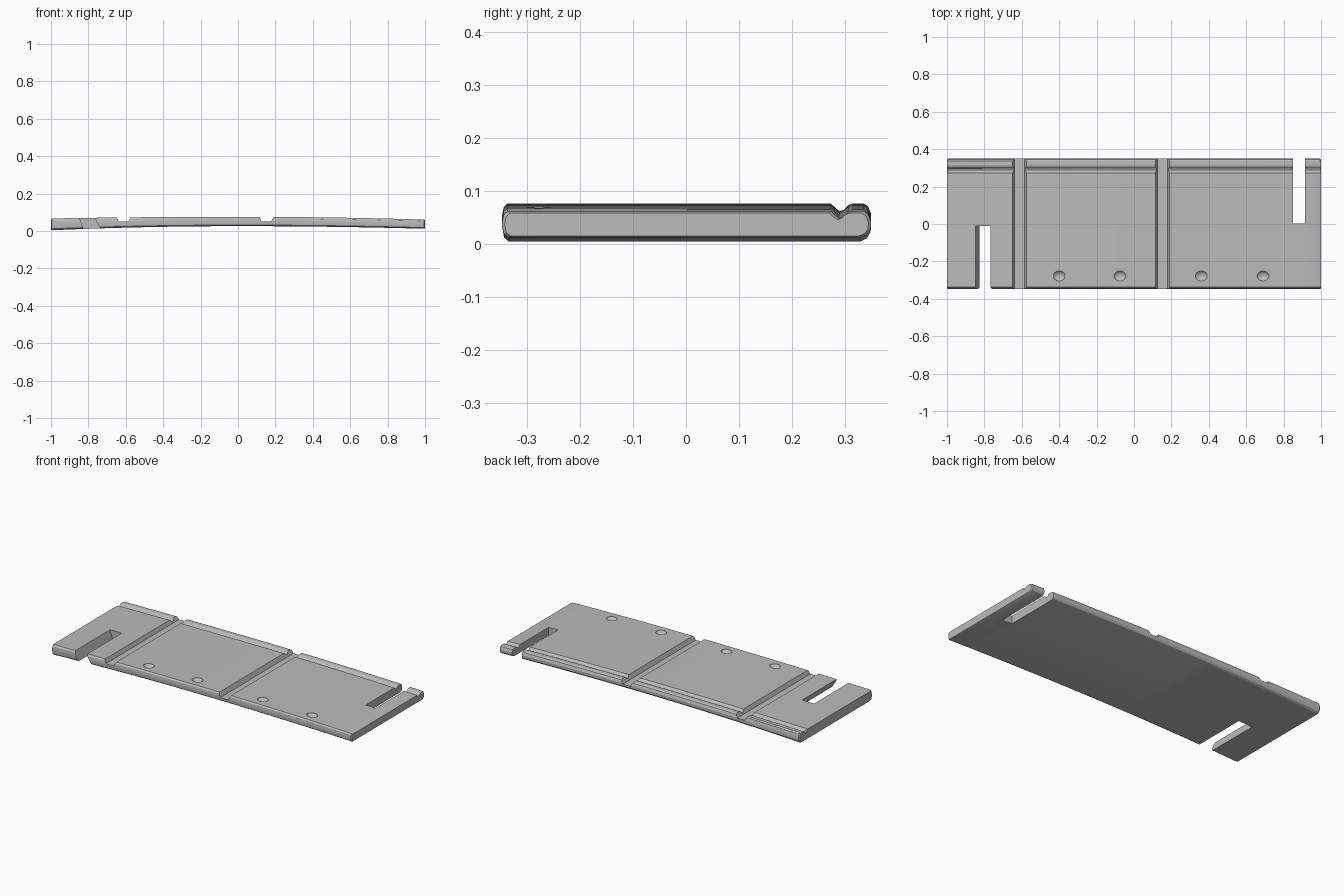
import bpy, bmesh
from mathutils import Vector

cube = bpy.data.objects.get("Cube")
if cube:
    bpy.data.objects.remove(cube, do_unlink=True)

grey = bpy.data.materials.new("plain grey")
grey.use_nodes = True
colour = (0.5, 0.5, 0.5, 1)
grey.diffuse_color = colour
grey.node_tree.nodes["Principled BSDF"].inputs["Base Color"].default_value = colour


def loft(name, rings):
    """Closed solid through matching rings of points."""
    bm = bmesh.new()
    loops = [[bm.verts.new(p) for p in ring] for ring in rings]
    n = len(loops[0])
    for a, b in zip(loops, loops[1:]):
        for i in range(n):
            j = (i + 1) % n
            bm.faces.new((a[i], a[j], b[j], b[i]))
    bm.faces.new(loops[0])
    bm.faces.new(loops[-1])
    bmesh.ops.recalc_face_normals(bm, faces=bm.faces)
    mesh = bpy.data.meshes.new(name)
    bm.to_mesh(mesh)
    bm.free()
    mesh.materials.append(grey)
    obj = bpy.data.objects.new(name, mesh)
    bpy.context.collection.objects.link(obj)
    return obj


def bottom(x):
    return 0.026 - (0.022 if x < 0 else 0.014) * x * x


def top(x):
    return 0.076 - (0.009 if x < 0 else 0.015) * x * x


# Slab: cross-section (y, height fraction) with rounded edges and a rear groove
section = [(-0.335, 0), (-0.344, 0.12), (-0.348, 0.5), (-0.345, 0.85), (-0.338, 1),
           (0.274, 1), (0.282, 0.85), (0.290, 0.72), (0.298, 0.76), (0.306, 0.93),
           (0.314, 1), (0.336, 1), (0.344, 0.9), (0.350, 0.6), (0.349, 0.3),
           (0.342, 0.1), (0.330, 0)]
stations = [-1, -0.994] + [i / 10 for i in range(-9, 10)] + [0.994, 1]
rings = []
for x in stations:
    inset = 0.9 if abs(x) == 1 else 1
    low, high = bottom(x), top(x)
    rings.append([(x, y * (0.985 if inset < 1 else 1),
                   low + (0.5 + (t - 0.5) * inset) * (high - low)) for y, t in section])
slab = loft("slotted_plate", rings)

cutters = []


def cut_prism(name, outline, y0, y1):
    """Cutter with an x-z outline running along y."""
    cutters.append(loft(name, [[(x, y, z) for x, z in outline] for y in (y0, y1)]))


# Cross grooves with sloping sides
for x in (-0.612, 0.152):
    cut_prism("cross_groove_cutter",
              [(x - 0.026, 0.05), (x + 0.026, 0.05), (x + 0.05, 0.1), (x - 0.05, 0.1)],
              -0.5, 0.5)

# Leaning front slot and upright rear slot
cut_prism("front_slot_cutter",
          [(-0.815, -0.02), (-0.715, -0.02), (-0.785, 0.1), (-0.858, 0.1)], -0.5, -0.01)
cut_prism("rear_slot_cutter",
          [(0.85, -0.1), (0.915, -0.1), (0.915, 0.2), (0.85, 0.2)], 0.003, 0.5)

# Shallow round dimples along the front edge
for x in (-0.4, -0.075, 0.36, 0.69):
    bpy.ops.mesh.primitive_uv_sphere_add(segments=14, ring_count=8, radius=1,
                                         location=(x, -0.278, top(x) + 0.003))
    dimple = bpy.context.object
    dimple.name = "dimple_cutter"
    dimple.scale = Vector((0.033, 0.028, 0.02))
    dimple.data.materials.append(grey)
    cutters.append(dimple)

for cutter in cutters:
    cutter.hide_render = True
    cutter.hide_set(True)
    mod = slab.modifiers.new(cutter.name, "BOOLEAN")
    mod.operation = "DIFFERENCE"
    mod.solver = "EXACT"
    mod.object = cutter

# Bake the cuts, drop the cutters and shade
bpy.context.view_layer.update()
graph = bpy.context.evaluated_depsgraph_get()
finished = bpy.data.meshes.new_from_object(slab.evaluated_get(graph))
slab.modifiers.clear()
slab.data = finished
for cutter in cutters:
    bpy.data.objects.remove(cutter, do_unlink=True)

bpy.ops.object.select_all(action="DESELECT")
slab.select_set(True)
bpy.context.view_layer.objects.active = slab
bpy.ops.object.shade_smooth_by_angle(angle=0.4)
